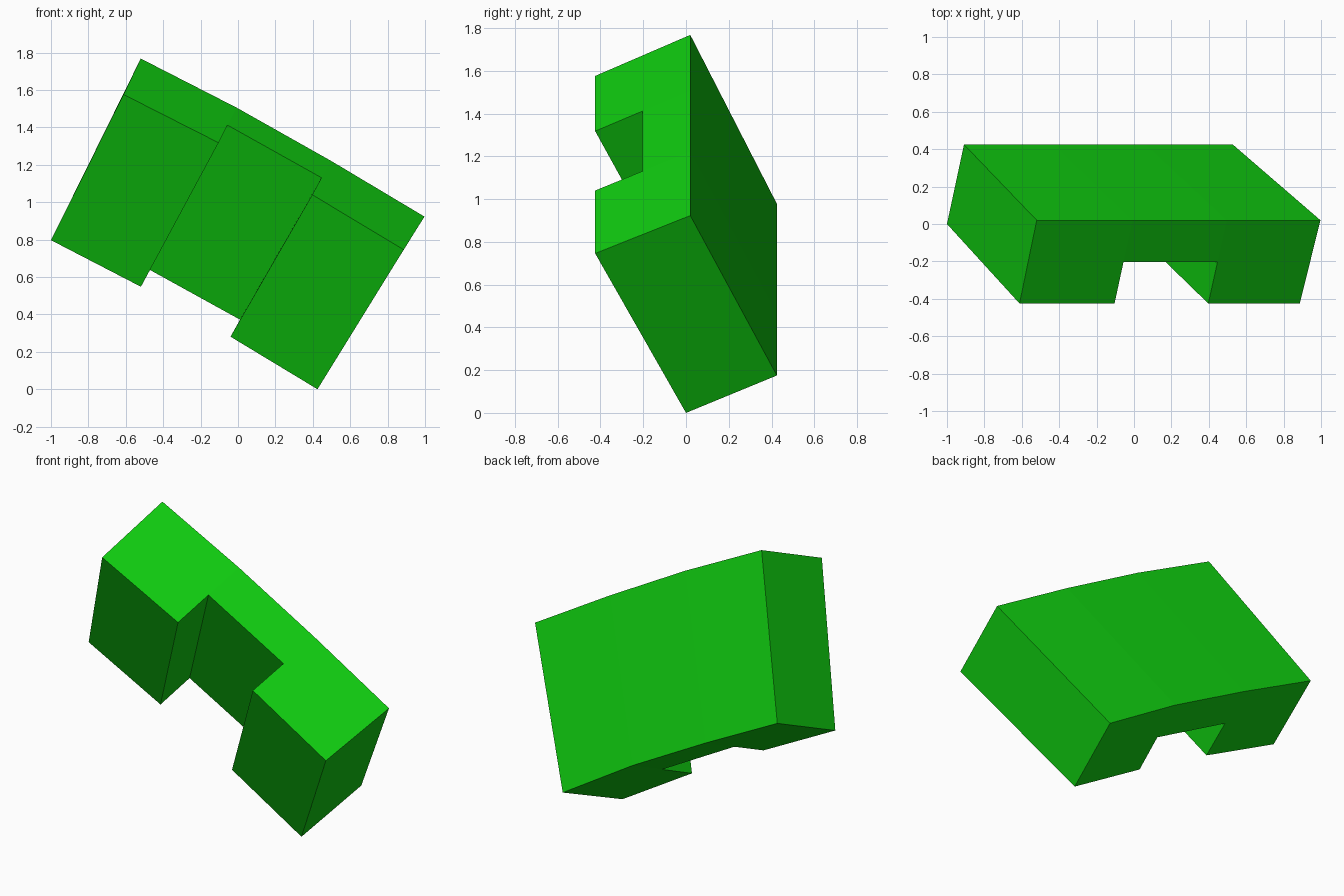
import bpy
import bmesh
from mathutils import Vector

if "Cube" in bpy.data.objects:
    bpy.data.objects.remove(bpy.data.objects["Cube"], do_unlink=True)

# One flat green for the whole block
green = bpy.data.materials.new("bright green")
green.use_nodes = True
colour = (0.005, 0.60, 0.005, 1.0)
green.diffuse_color = colour
green.node_tree.nodes["Principled BSDF"].inputs["Base Color"].default_value = colour

# Four stations along the shallow arch; each rail is given as (x, z) at a fixed y
RAILS = {
    "top_front": (-0.425, [(-0.612, 1.576), (-0.104, 1.318), (0.397, 1.040), (0.886, 0.746)]),
    "top_back": (0.020, [(-0.520, 1.768), (-0.008, 1.506), (0.496, 1.222), (0.997, 0.923)]),
    "low_front": (0.000, [(-1.000, 0.797), (-0.519, 0.548), (-0.040, 0.281), (0.425, 0.000)]),
    "low_back": (0.425, [(-0.909, 0.978), (-0.427, 0.730), (0.062, 0.463), (0.528, 0.175)]),
}


def rail(name):
    y, points = RAILS[name]
    return [Vector((x, y, z)) for x, z in points]


bm = bmesh.new()


def layer(front, back):
    """Vertices keyed by (station, row); the middle row is the notch depth."""
    return {(s, r): bm.verts.new(f.lerp(b, r / 2))
            for s, (f, b) in enumerate(zip(rail(front), rail(back))) for r in range(3)}


top = layer("top_front", "top_back")
low = layer("low_front", "low_back")

# Top and underside: three arch segments, leaving out the notch in the middle
for s in range(3):
    for r in range(2):
        if (s, r) == (1, 0):
            continue
        cell = [(s, r), (s + 1, r), (s + 1, r + 1), (s, r + 1)]
        bm.faces.new([top[k] for k in cell])
        bm.faces.new([low[k] for k in reversed(cell)])

# Walls around the U-shaped outline
outline = [(0, 0), (1, 0), (1, 1), (2, 1), (2, 0), (3, 0),
           (3, 1), (3, 2), (2, 2), (1, 2), (0, 2), (0, 1)]
for a, b in zip(outline, outline[1:] + outline[:1]):
    bm.faces.new([top[a], low[a], low[b], top[b]])

bmesh.ops.recalc_face_normals(bm, faces=bm.faces[:])
mesh = bpy.data.meshes.new("notched_arch_block")
bm.to_mesh(mesh)
bm.free()
mesh.materials.append(green)
block = bpy.data.objects.new("notched_arch_block", mesh)
bpy.context.collection.objects.link(block)
